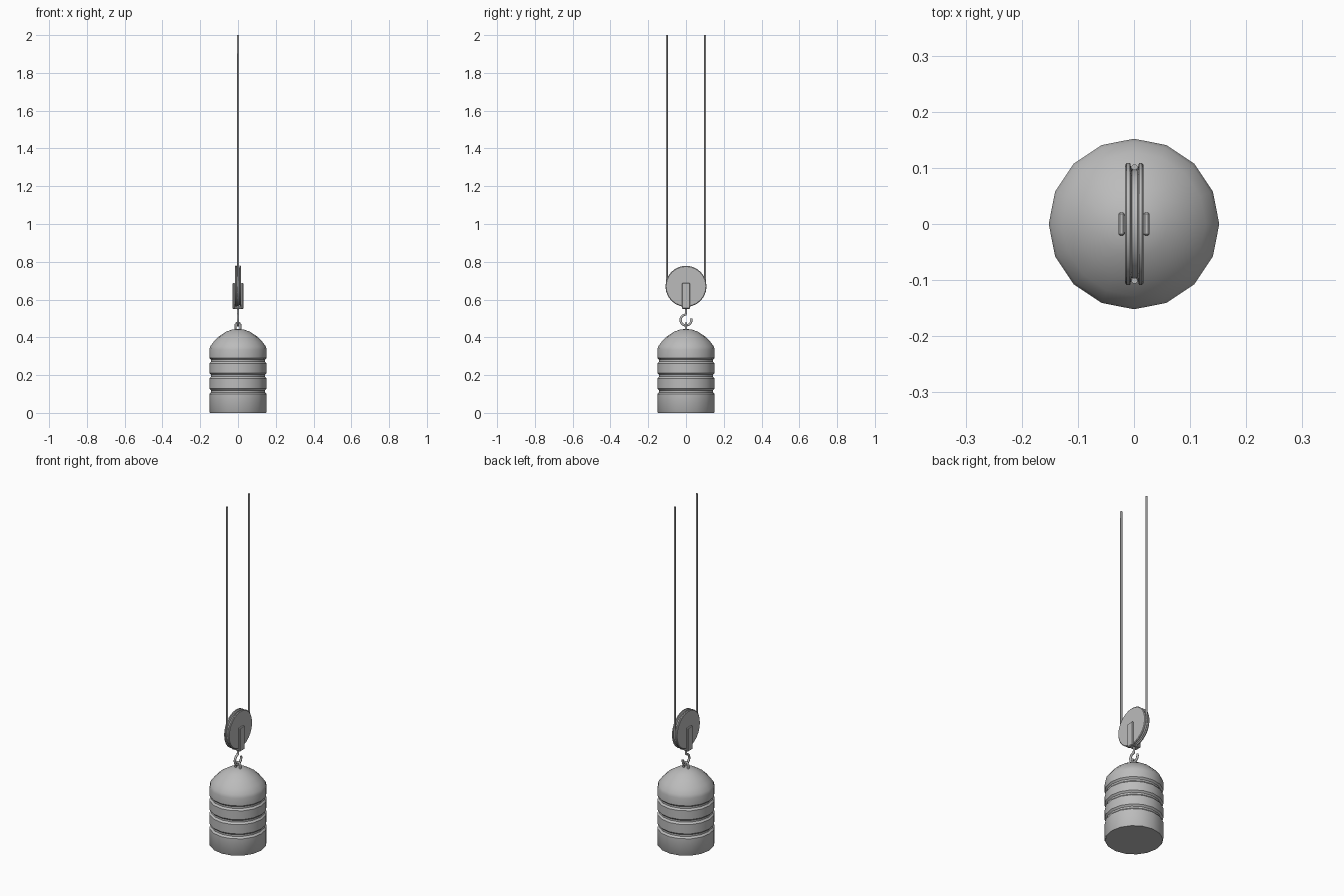
import bpy, bmesh, math
from mathutils import Matrix, Vector

old = bpy.data.objects.get("Cube")
if old:
    bpy.data.objects.remove(old, do_unlink=True)

grey = bpy.data.materials.new("grey metal")
grey.use_nodes = True
color = (0.5, 0.5, 0.5, 1)
grey.diffuse_color = color
grey.node_tree.nodes["Principled BSDF"].inputs["Base Color"].default_value = color


def finish(name, bm, smooth=None):
    bmesh.ops.recalc_face_normals(bm, faces=bm.faces)
    mesh = bpy.data.meshes.new(name)
    bm.to_mesh(mesh)
    bm.free()
    mesh.materials.append(grey)
    obj = bpy.data.objects.new(name, mesh)
    bpy.context.collection.objects.link(obj)
    if smooth:
        bpy.ops.object.select_all(action='DESELECT')
        obj.select_set(True)
        bpy.context.view_layer.objects.active = obj
        bpy.ops.object.shade_smooth_by_angle(angle=math.radians(smooth))
    return obj


def lathe(name, profile, sides, smooth, matrix=Matrix()):
    """Spin a (radius, height) profile around z, then place it."""
    bm = bmesh.new()
    verts = [bm.verts.new((r, 0, z)) for r, z in profile]
    edges = [bm.edges.new(pair) for pair in zip(verts, verts[1:])]
    bmesh.ops.spin(bm, geom=verts + edges, cent=(0, 0, 0), axis=(0, 0, 1),
                   angle=math.tau, steps=sides, use_duplicate=False)
    bmesh.ops.remove_doubles(bm, verts=bm.verts, dist=0.0002)
    bm.transform(matrix)
    return finish(name, bm, smooth)


def tube(name, path, radius, sides=8, smooth=50):
    """Sweep a round section along points given in a single plane."""
    bm = bmesh.new()
    pts = [Vector(p) for p in path]
    flat_x = all(abs(p.x - pts[0].x) < 1e-5 for p in pts)
    normal = Vector((1, 0, 0)) if flat_x else Vector((0, 1, 0))
    rings = []
    for i, p in enumerate(pts):
        along = (pts[min(i + 1, len(pts) - 1)] - pts[max(i - 1, 0)]).normalized()
        side = along.cross(normal)
        rings.append([bm.verts.new(p + radius * (math.cos(a) * normal + math.sin(a) * side))
                      for a in (math.tau * (k + 0.5) / sides for k in range(sides))])
    for a, b in zip(rings, rings[1:]):
        for k in range(sides):
            n = (k + 1) % sides
            bm.faces.new((a[k], a[n], b[n], b[k]))
    bm.faces.new(rings[0])
    bm.faces.new(rings[-1])
    return finish(name, bm, smooth)


def box(name, size, center, bevel):
    bm = bmesh.new()
    bmesh.ops.create_cube(bm, size=1)
    bm.transform(Matrix.Translation(center) @ Matrix.Diagonal((*size, 1)))
    bmesh.ops.bevel(bm, geom=bm.edges[:], offset=bevel, segments=1, affect='EDGES')
    return finish(name, bm)


def arc(x, y, z, r, start, end, steps):
    """Arc in the yz plane, angles in degrees."""
    for i in range(steps + 1):
        a = math.radians(start + (end - start) * i / steps)
        yield (x, y + r * math.cos(a), z + r * math.sin(a))


# Ribbed weight with a domed top
R, G = 0.152, 0.143
profile = [(0, 0), (R - 0.003, 0), (R, 0.004)]
for z in (0.115, 0.198, 0.278):
    profile += [(R, z - 0.016), (G, z - 0.006), (G, z + 0.004), (R, z + 0.013)]
profile += [(R, 0.335), (0.147, 0.352), (0.128, 0.378), (0.098, 0.407),
            (0.06, 0.431), (0.028, 0.442), (0, 0.444)]
lathe("weight", profile, 16, 40)

# Grooved pulley wheel, axle along x
AXLE = 0.67
wheel = [(0, -0.016), (0.105, -0.016), (0.109, -0.013), (0.109, -0.007),
         (0.096, -0.004), (0.096, 0.006), (0.109, 0.009), (0.109, 0.014),
         (0.105, 0.017), (0, 0.017)]
lathe("pulley_wheel", wheel, 24, 30,
      Matrix.Translation((0, 0, AXLE)) @ Matrix.Rotation(math.pi / 2, 4, 'Y'))

# Rope hanging down, under the wheel and up again
rope = [(0.001, -0.101, 2)] + list(arc(0.001, 0, AXLE, 0.101, 180, 360, 20)) + [(0.001, 0.101, 2)]
tube("rope", rope, 0.0055)

# Bracket holding the wheel
for name, s in (("left_bracket_plate", 1), ("right_bracket_plate", -1)):
    box(name, (0.011, 0.042, 0.137), (s * 0.0225, 0, 0.6195), 0.003)
box("bracket_base", (0.054, 0.036, 0.012), (0, 0, 0.556), 0.003)

# Hook under the bracket, open on one side
hook = [(0, 0, 0.553), (0, 0, 0.53)] + list(arc(0, 0, 0.492, 0.029, 95, 375, 14))
tube("hook", hook, 0.0065)

# Upright loop on top of the weight
loop = [(-0.014, 0, 0.435), (-0.014, 0, 0.465), (-0.009, 0, 0.475),
        (0.009, 0, 0.475), (0.014, 0, 0.465), (0.014, 0, 0.435)]
tube("weight_loop", loop, 0.006)
